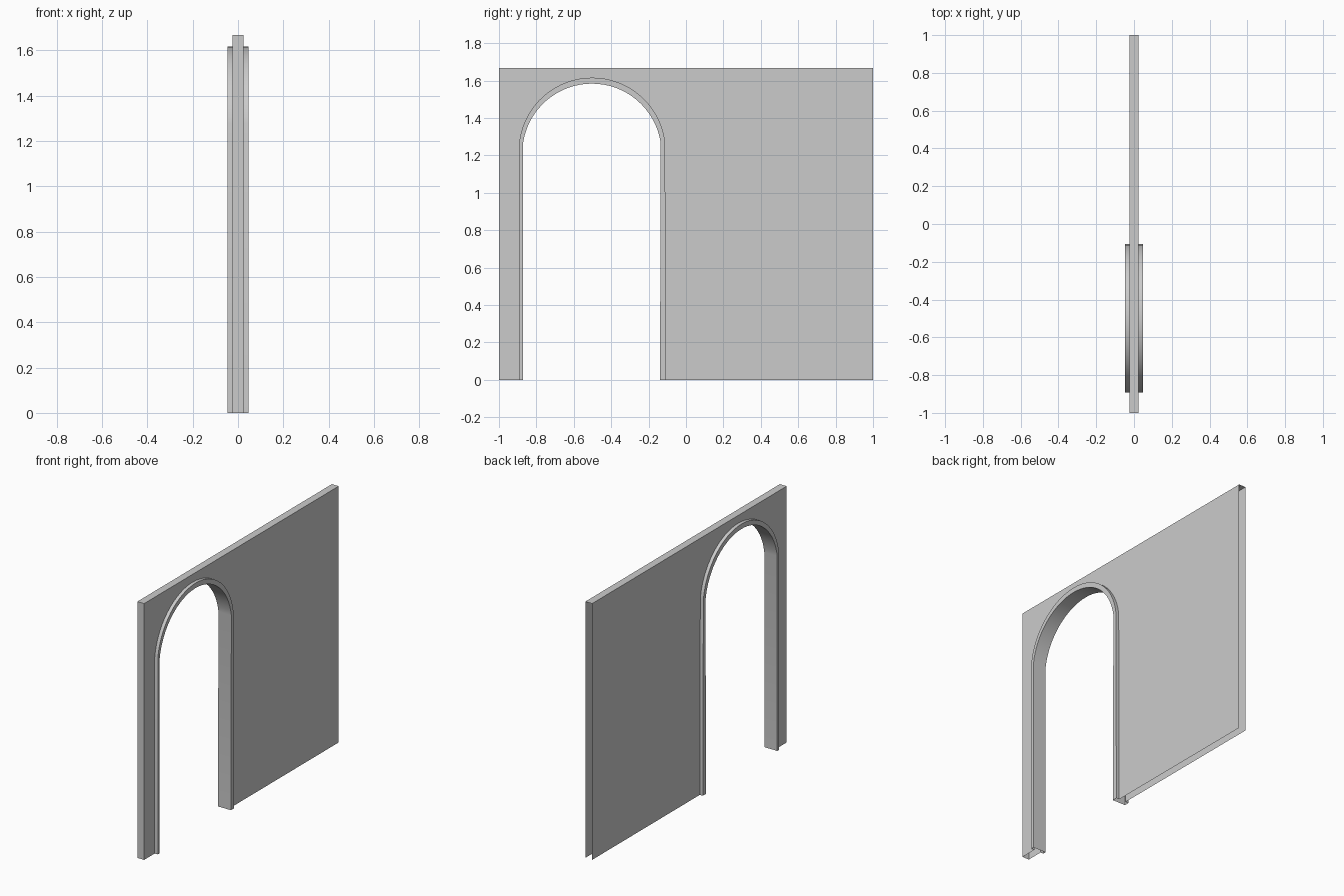
import bpy, bmesh, math

if "Cube" in bpy.data.objects:
    bpy.data.objects.remove(bpy.data.objects["Cube"])

WALL_X, TRIM_X = 0.0245, 0.0465   # half thicknesses
TOP = 1.667


def arch(left, right, right_foot, spring, crown, n=32):
    """Doorway outline (y, z): left foot, circular arc, right foot."""
    cy, half, rise = (left + right) / 2, (right - left) / 2, crown - spring
    r = (half ** 2 + rise ** 2) / (2 * rise)
    cz = crown - r
    a = math.asin((spring - cz) / r)
    pts = [(left, 0.0)]
    for i in range(n + 1):
        t = math.pi - a - (math.pi - 2 * a) * i / n
        pts.append((cy + r * math.cos(t), cz + r * math.sin(t)))
    return pts + [(right_foot, 0.0)]


def ring(bm, pts, x):
    return [bm.verts.new((x, y, z)) for y, z in pts]


def bridge(bm, a, b):
    for i in range(len(a) - 1):
        bm.faces.new((a[i], a[i + 1], b[i + 1], b[i]))


def finish(bm, name):
    # consistent normals, with the +x side facing outwards
    bmesh.ops.recalc_face_normals(bm, faces=bm.faces)
    side = max(bm.faces, key=lambda f: f.calc_center_median().x)
    if side.normal.x < 0:
        bmesh.ops.reverse_faces(bm, faces=bm.faces)
    bmesh.ops.triangulate(bm, faces=[f for f in bm.faces if len(f.verts) > 4])
    me = bpy.data.meshes.new(name)
    bm.to_mesh(me)
    bm.free()
    ob = bpy.data.objects.new(name, me)
    bpy.context.collection.objects.link(ob)
    bpy.ops.object.select_all(action='DESELECT')
    ob.select_set(True)
    bpy.context.view_layer.objects.active = ob
    bpy.ops.object.shade_smooth_by_angle(angle=math.radians(30))


outer = arch(-0.891, -0.112, -0.107, 1.275, 1.616)
inner = arch(-0.871, -0.135, -0.139, 1.267, 1.584)

# wall: two sides, top and near end; bottom and far end stay open
bm = bmesh.new()
border = [(-1, 0), (-1, TOP), (1, TOP), (1, 0)]
sides = []
for x in (-WALL_X, WALL_X):
    edge = ring(bm, border, x)
    bm.faces.new(edge + ring(bm, outer, x)[::-1])
    sides.append(edge)
bridge(bm, sides[0][:3], sides[1][:3])
finish(bm, "wall")

# arch trim: channel section swept around the doorway, open at the feet
bm = bmesh.new()
section = [(outer, -WALL_X), (outer, -TRIM_X), (inner, -TRIM_X),
           (inner, TRIM_X), (outer, TRIM_X), (outer, WALL_X)]
rings = [ring(bm, pts, x) for pts, x in section]
for a, b in zip(rings, rings[1:]):
    bridge(bm, a, b)
finish(bm, "arch_trim")
